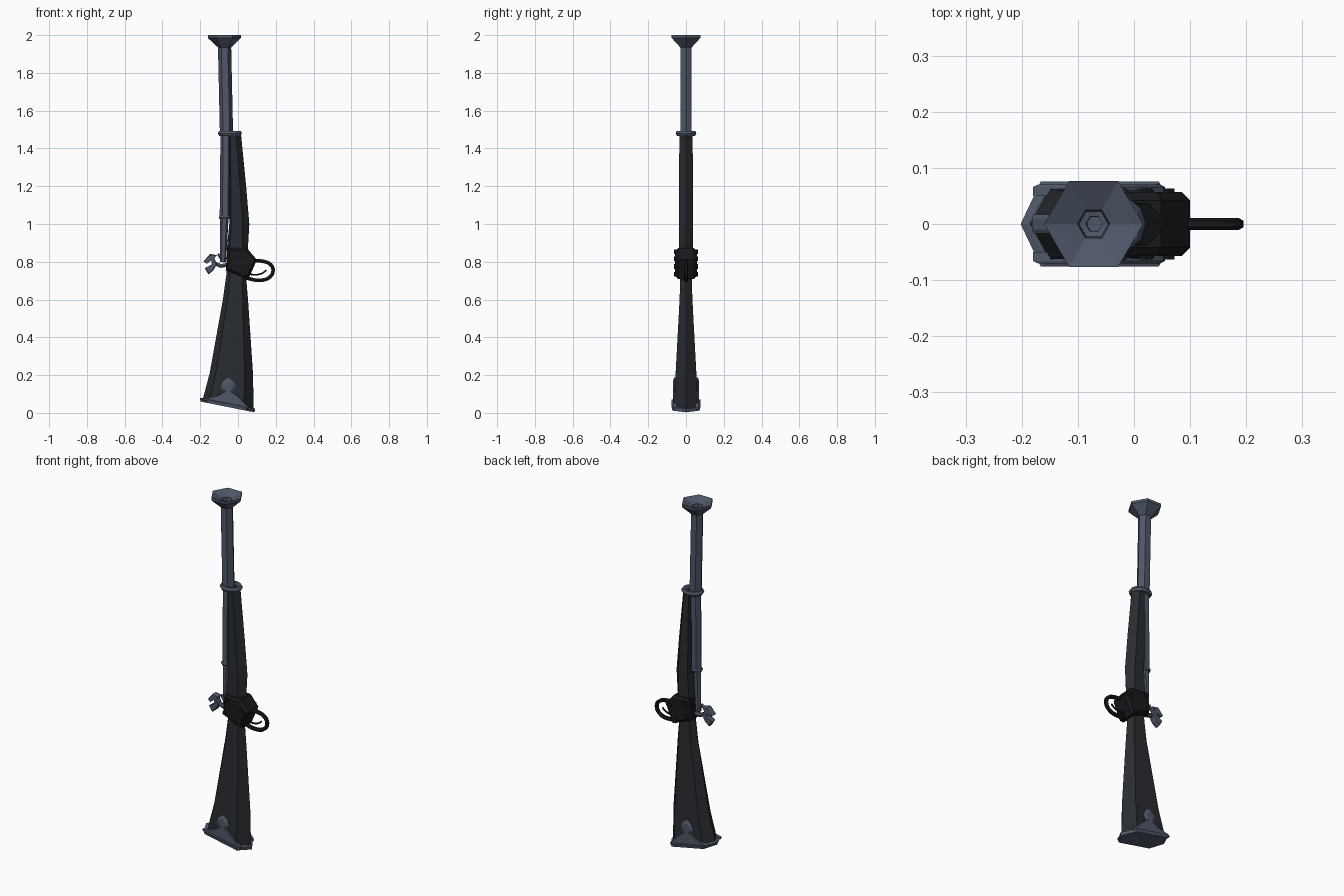
import bpy, bmesh, math
from mathutils import Vector

if "Cube" in bpy.data.objects:
    bpy.data.objects.remove(bpy.data.objects["Cube"])


def material(name, rgb):
    m = bpy.data.materials.new(name)
    m.diffuse_color = (*rgb, 1)
    m.use_nodes = True
    m.node_tree.nodes["Principled BSDF"].inputs["Base Color"].default_value = m.diffuse_color
    return m


STEEL = material("steel", (0.078, 0.096, 0.138))
WOOD = material("dark_wood", (0.021, 0.024, 0.03))
IRON = material("black_iron", (0.009, 0.0095, 0.012))


def loft(name, rings, mat):
    """Skin a list of equal-length point rings and cap both ends."""
    bm = bmesh.new()
    vr = [[bm.verts.new(p) for p in r] for r in rings]
    n = len(vr[0])
    for a, b in zip(vr, vr[1:]):
        for i in range(n):
            j = (i + 1) % n
            bm.faces.new((a[i], a[j], b[j], b[i]))
    bm.faces.new(vr[0][::-1])
    bm.faces.new(vr[-1])
    bmesh.ops.recalc_face_normals(bm, faces=bm.faces)
    me = bpy.data.meshes.new(name)
    bm.to_mesh(me)
    bm.free()
    me.materials.append(mat)
    ob = bpy.data.objects.new(name, me)
    bpy.context.collection.objects.link(ob)
    return ob


def hex_section(xl, xr, zl, zr, hy, a, b):
    """Elongated hexagon; z runs from zl to zr across x."""
    pts = [(xl, 0), (xl + a, -hy), (xr - b, -hy), (xr, 0), (xr - b, hy), (xl + a, hy)]
    return [(x, y, zl + (zr - zl) * (x - xl) / (xr - xl)) for x, y in pts]


def round_section(cx, z, r, n=6):
    return [(cx + r * math.cos(math.tau * i / n), r * math.sin(math.tau * i / n), z)
            for i in range(n)]


def plate(name, pts, layers, mat):
    """Outline in x,z stacked along y; layers are (y, scale about the middle)."""
    cx = sum(p[0] for p in pts) / len(pts)
    cz = sum(p[1] for p in pts) / len(pts)
    return loft(name, [[(cx + (x - cx) * s, y, cz + (z - cz) * s) for x, z in pts]
                       for y, s in layers], mat)


def band(name, loc, rx, ry, r, mat):
    bpy.ops.mesh.primitive_torus_add(location=loc, major_segments=12, minor_segments=6,
                                     major_radius=1, minor_radius=r / rx)
    ob = bpy.context.object
    ob.name = name
    ob.scale = (rx, ry, rx)
    ob.data.materials.append(mat)


def bar(name, pts, r, mat, smooth=True):
    """Hexagonal rod along an x,z path."""
    cu = bpy.data.curves.new(name, 'CURVE')
    cu.dimensions = '3D'
    cu.bevel_depth, cu.bevel_resolution, cu.use_fill_caps = r, 1, True
    cu.resolution_u = 3
    sp = cu.splines.new('BEZIER' if smooth else 'POLY')
    if smooth:
        sp.bezier_points.add(len(pts) - 1)
        for bp, (x, z) in zip(sp.bezier_points, pts):
            bp.co = (x, 0, z)
            bp.handle_left_type = bp.handle_right_type = 'AUTO'
    else:
        sp.points.add(len(pts) - 1)
        for p, (x, z) in zip(sp.points, pts):
            p.co = (x, 0, z, 1)
    cu.materials.append(mat)
    ob = bpy.data.objects.new(name, cu)
    bpy.context.collection.objects.link(ob)
    bpy.ops.object.select_all(action='DESELECT')
    ob.select_set(True)
    bpy.context.view_layer.objects.active = ob
    bpy.ops.object.convert(target='MESH')
    for p in bpy.context.object.data.polygons:
        p.use_smooth = False


# Wooden stock: butt, grip and fore-end in one piece
loft("stock", [hex_section(*s) for s in [
    (-0.187, 0.082, 0.07, 0.02, 0.064, 0.035, 0.05),
    (-0.150, 0.080, 0.21, 0.20, 0.055, 0.032, 0.045),
    (-0.080, 0.053, 0.60, 0.60, 0.034, 0.025, 0.028),
    (-0.062, 0.042, 0.73, 0.73, 0.030, 0.02, 0.022),
    (-0.058, 0.053, 0.88, 0.88, 0.036, 0.015, 0.03),
    (-0.046, 0.060, 1.00, 1.00, 0.038, 0.01, 0.035),
    (-0.048, 0.043, 1.20, 1.20, 0.037, 0.01, 0.032),
    (-0.050, 0.016, 1.475, 1.475, 0.035, 0.01, 0.026)]], WOOD)

# Steel butt plate
loft("butt_plate", [hex_section(*s) for s in [
    (-0.198, 0.088, 0.060, 0.003, 0.072, 0.036, 0.046),
    (-0.202, 0.090, 0.077, 0.022, 0.076, 0.036, 0.046),
    (-0.190, 0.083, 0.080, 0.026, 0.066, 0.036, 0.05)]], STEEL)

# Side flaps and leaf ornaments of the butt plate, both sides
flap = [(-0.18, 0.065), (0.055, 0.02), (0.052, 0.035), (0.005, 0.085), (-0.03, 0.11),
        (-0.05, 0.125), (-0.075, 0.11), (-0.11, 0.09), (-0.18, 0.075)]
leaf = [(-0.065, 0.10), (-0.035, 0.10), (-0.012, 0.135), (-0.022, 0.165), (-0.05, 0.188),
        (-0.08, 0.165), (-0.09, 0.135)]
for side, s in (("front", -1), ("back", 1)):
    plate("butt_flap_" + side, flap, [(s * 0.05, 1), (s * 0.066, 1), (s * 0.07, 0.93)], STEEL)
    plate("butt_leaf_" + side, leaf, [(s * 0.045, 1), (s * 0.062, 1), (s * 0.07, 0.6)], STEEL)

# Six-sided barrel with flared, hollow muzzle
loft("barrel", [round_section(*s) for s in [
    (-0.079, 0.80, 0.016), (-0.072, 1.03, 0.022), (-0.068, 1.035, 0.029),
    (-0.064, 1.47, 0.029), (-0.061, 1.48, 0.035), (-0.071, 1.935, 0.035),
    (-0.072, 1.985, 0.088), (-0.072, 2.0, 0.088), (-0.072, 1.975, 0.029),
    (-0.072, 1.94, 0.026), (-0.071, 1.938, 0.015), (-0.07, 1.80, 0.014)]], STEEL)
band("fore_band", (-0.043, 0, 1.48), 0.049, 0.042, 0.015, STEEL)
band("rear_band", (-0.070, 0, 1.035), 0.022, 0.022, 0.010, STEEL)

# Lock housing with rivets
lock = [(-0.056, 0.872), (0.048, 0.872), (0.1, 0.81), (0.055, 0.708), (-0.065, 0.755)]
plate("lock_housing", lock, [(-0.057, 0.82), (-0.042, 1), (0.042, 1), (0.057, 0.82)], IRON)
for i, (x, z) in enumerate([(-0.033, 0.853), (0.062, 0.815), (-0.045, 0.775), (0.022, 0.735)]):
    for s in (-1, 1):
        bpy.ops.mesh.primitive_cylinder_add(vertices=6, radius=0.012, depth=0.012,
                                            location=(x, s * 0.057, z),
                                            rotation=(math.pi / 2, 0, 0))
        bpy.context.object.name = f"rivet_{i}_{'front' if s < 0 else 'back'}"
        bpy.context.object.data.materials.append(IRON)

# Trigger guard and trigger
bar("trigger_guard", [(0.07, 0.806), (0.13, 0.803), (0.173, 0.785), (0.186, 0.755),
                      (0.17, 0.72), (0.12, 0.702), (0.035, 0.716)], 0.011, IRON)
bar("trigger", [(0.05, 0.735), (0.1, 0.732), (0.13, 0.74), (0.15, 0.756)], 0.005, IRON)

# Hooked hammer and its arm
hammer = [(-0.112, 0.835), (-0.148, 0.842), (-0.182, 0.802), (-0.166, 0.79), (-0.142, 0.808),
          (-0.137, 0.786), (-0.176, 0.765), (-0.156, 0.733), (-0.13, 0.755), (-0.112, 0.788),
          (-0.126, 0.818)]
plate("hammer", hammer, [(-0.017, 0.9), (-0.01, 1), (0.01, 1), (0.017, 0.9)], STEEL)
bar("hammer_arm", [(-0.12, 0.79), (-0.09, 0.778), (-0.05, 0.785)], 0.012, STEEL, False)
bar("pan_lever", [(-0.106, 0.842), (-0.09, 0.815), (-0.07, 0.80)], 0.007, STEEL, False)
